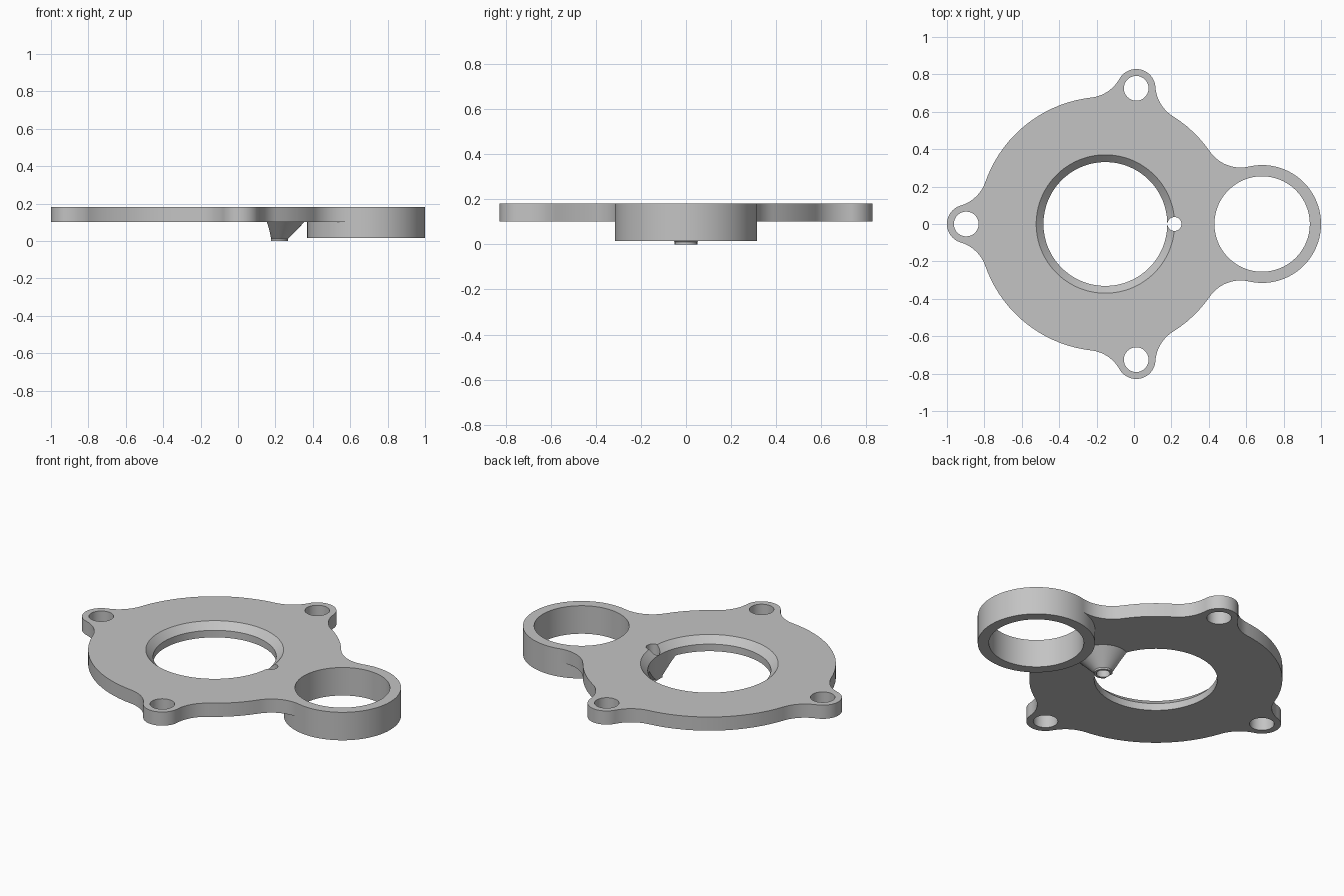
import bpy, bmesh
from math import sin, cos, acos, atan2, pi, radians, hypot

if "Cube" in bpy.data.objects:
    bpy.data.objects.remove(bpy.data.objects["Cube"])

TOP, UNDER, RING_BOTTOM = 0.182, 0.101, 0.016
HUB_X, HUB_R, FILLET = -0.153, 0.68, 0.2
RING = (0.838, 0.315, 0)             # distance from hub, radius, angle
EAR_DIST, EAR_R, EAR_HOLE = 0.744, 0.103, 0.066
EAR_ANGLES = [radians(77.2), pi, radians(282.8)]
NOZZLE_X = 0.2165

grey = bpy.data.materials.new("plain grey")
grey.use_nodes = True
colour = (0.55, 0.55, 0.55, 1)
grey.diffuse_color = colour
grey.node_tree.nodes["Principled BSDF"].inputs["Base Color"].default_value = colour


def polar(dist, angle):
    return HUB_X + dist * cos(angle), dist * sin(angle)


def arc(centre, r, a0, a1):
    """Points along an arc, without the last one."""
    n = max(3, int(abs(a1 - a0) / radians(3.5)))
    return [(centre[0] + r * cos(a0 + (a1 - a0) * i / n),
             centre[1] + r * sin(a0 + (a1 - a0) * i / n)) for i in range(n)]


def make_object(name, bm):
    bmesh.ops.recalc_face_normals(bm, faces=bm.faces)
    mesh = bpy.data.meshes.new(name)
    bm.to_mesh(mesh)
    bm.free()
    mesh.materials.append(grey)
    obj = bpy.data.objects.new(name, mesh)
    bpy.context.collection.objects.link(obj)
    return obj


def lathe(name, centre, profile, n=96):
    """Closed solid of revolution from (radius, z) pairs."""
    bm = bmesh.new()
    rings = [[bm.verts.new((centre[0] + r * cos(2 * pi * i / n),
                            centre[1] + r * sin(2 * pi * i / n), z))
              for i in range(n)] for r, z in profile]
    for lo, hi in zip(rings, rings[1:]):
        for i in range(n):
            j = (i + 1) % n
            bm.faces.new((lo[i], lo[j], hi[j], hi[i]))
    bm.faces.new(rings[0][::-1])
    bm.faces.new(rings[-1])
    return make_object(name, bm)


def combine(target, tool, operation):
    mod = target.modifiers.new("combine", 'BOOLEAN')
    mod.operation, mod.solver, mod.object = operation, 'EXACT', tool
    bpy.context.view_layer.objects.active = target
    bpy.ops.object.modifier_apply(modifier=mod.name)
    bpy.data.objects.remove(tool)


def blend(dist, r):
    """Hub angle and lobe angle where the fillet touches each circle."""
    reach = HUB_R + FILLET
    d = acos((reach ** 2 + dist ** 2 - (r + FILLET) ** 2) / (2 * reach * dist))
    return d, atan2(reach * sin(d), reach * cos(d) - dist)


# Outline: lobes joined to the hub circle by tangent fillets
lobes = [RING] + [(EAR_DIST, EAR_R, a) for a in EAR_ANGLES]
outline = []
for k, (dist, r, a) in enumerate(lobes):
    d, h = blend(dist, r)
    lobe_arc = arc(polar(dist, a), r, a - h, a + h)
    if k == 0:
        ring_n = len(lobe_arc)
    outline += lobe_arc
    outline += arc(polar(HUB_R + FILLET, a + d), FILLET, a + h - pi, a + d - pi)
    nd, nr, na = lobes[(k + 1) % len(lobes)]
    na += 2 * pi if k == len(lobes) - 1 else 0
    d2, h2 = blend(nd, nr)
    outline += arc((HUB_X, 0), HUB_R, a + d, na - d2)
    outline += arc(polar(HUB_R + FILLET, na - d2), FILLET, na - d2 + pi, na - h2 + pi)

# Plate with the deeper ring boss grown from its underside
h = blend(RING[0], RING[1])[1]
inner = arc(polar(RING[0], 0), RING[1], h, 2 * pi - h)[1:]
bm = bmesh.new()
layer = lambda pts, z: [bm.verts.new((x, y, z)) for x, y in pts]
top = layer(outline, TOP)
under = [None] * len(outline)
for i in [0] + list(range(ring_n, len(outline))):
    under[i] = bm.verts.new((*outline[i], UNDER))
low = layer(outline[:ring_n + 1], RING_BOTTOM)
inner_low, inner_up = layer(inner, RING_BOTTOM), layer(inner, UNDER)

bm.faces.new(top)
bm.faces.new(under[ring_n:] + [under[0]] + inner_up[::-1])
bm.faces.new(low + inner_low)
for i in range(ring_n, len(outline)):
    j = (i + 1) % len(outline)
    bm.faces.new((under[i], under[j], top[j], top[i]))
for i in range(ring_n):
    face = [low[i], low[i + 1], top[i + 1], top[i]]
    if i == ring_n - 1:
        face.insert(2, under[ring_n])
    if i == 0:
        face.append(under[0])
    bm.faces.new(face)
bottom_path = [low[-1]] + inner_low + [low[0]]
upper_path = [under[ring_n]] + inner_up + [under[0]]
for i in range(len(bottom_path) - 1):
    bm.faces.new((bottom_path[i], bottom_path[i + 1], upper_path[i + 1], upper_path[i]))
plate = make_object("mounting_plate", bm)

# Conical nozzle below the plate
combine(plate, lathe("nozzle", (NOZZLE_X, 0),
        [(0.05, 0), (0.05, 0.011), (0.138, UNDER), (0.138, 0.13)]), 'UNION')

# Central opening with a chamfered upper rim
combine(plate, lathe("central_cutter", (HUB_X, 0),
        [(0.331, -0.1), (0.331, TOP - 0.039), (0.431, TOP + 0.061)], 128), 'DIFFERENCE')

# Straight bores: ring, ears and nozzle
bores = [(polar(RING[0], 0), 0.255), ((NOZZLE_X, 0), 0.037)]
bores += [(polar(EAR_DIST, a), EAR_HOLE) for a in EAR_ANGLES]
for centre, r in bores:
    combine(plate, lathe("bore_cutter", centre, [(r, -0.1), (r, 0.3)]), 'DIFFERENCE')

# Smooth curved walls, crisp rims
bpy.ops.object.select_all(action='DESELECT')
plate.select_set(True)
bpy.context.view_layer.objects.active = plate
bpy.ops.object.shade_smooth_by_angle(angle=radians(25))
